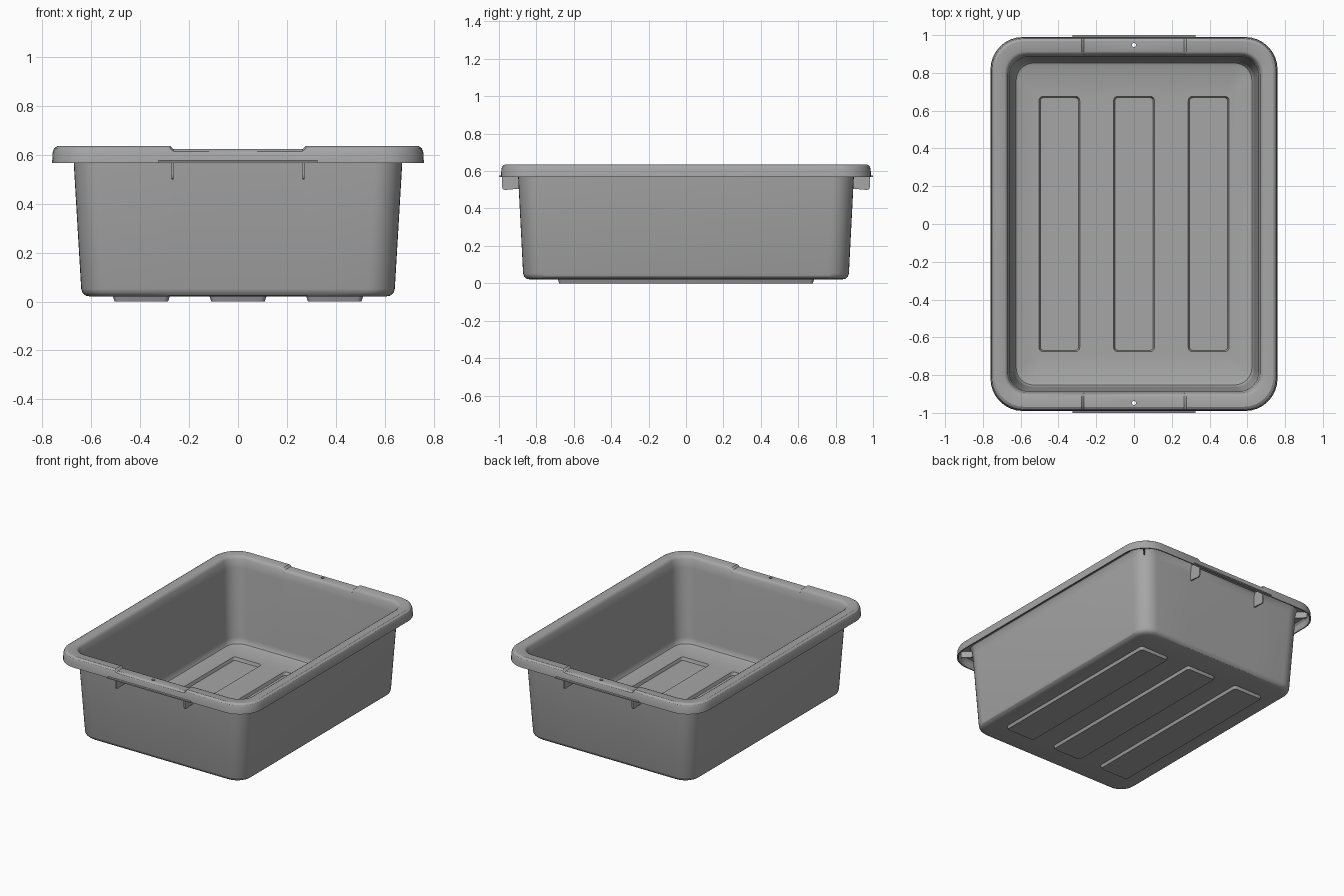
import bpy, bmesh, math
from mathutils import Matrix

cube = bpy.data.objects.get("Cube")
if cube:
    bpy.data.objects.remove(cube, do_unlink=True)

grey = bpy.data.materials.new("grey plastic")
grey.use_nodes = True
COLOUR = (0.38, 0.38, 0.38, 1)
grey.diffuse_color = COLOUR
bsdf = grey.node_tree.nodes["Principled BSDF"]
bsdf.inputs["Base Color"].default_value = COLOUR
bsdf.inputs["Roughness"].default_value = 0.6

DIP = 0.013        # depth of the hand-hold dip in the rim
DIP_X = 0.27       # half width of the dip


def finish(bm, name, smooth=False):
    bmesh.ops.recalc_face_normals(bm, faces=bm.faces[:])
    mesh = bpy.data.meshes.new(name)
    bm.to_mesh(mesh)
    bm.free()
    mesh.materials.append(grey)
    ob = bpy.data.objects.new(name, mesh)
    bpy.context.collection.objects.link(ob)
    if smooth:
        bpy.ops.object.select_all(action="DESELECT")
        ob.select_set(True)
        bpy.context.view_layer.objects.active = ob
        bpy.ops.object.shade_smooth_by_angle(angle=math.radians(32))
    return ob


def ring(bm, hx, hy, r, z, cx=0, segs=8, breaks=()):
    """Rounded rectangle; breaks add points along the two short sides."""
    pts = []
    for q, (sx, sy) in enumerate(((1, 1), (-1, 1), (-1, -1), (1, -1))):
        for i in range(segs + 1):
            a = math.radians(90 * (q + i / segs))
            pts.append((sx * (hx - r) + r * math.cos(a), sy * (hy - r) + r * math.sin(a)))
        if q in (0, 2):
            pts += [(b * sy, sy * hy) for b in breaks]
    verts = []
    for x, y in pts:
        dip = DIP if breaks and z > 0.6 and abs(x) < DIP_X and abs(y) > 0.8 else 0
        verts.append(bm.verts.new((x + cx, y, z - dip)))
    return verts


def bridge(bm, a, b):
    n = len(a)
    for i in range(n):
        j = (i + 1) % n
        bm.faces.new((a[i], a[j], b[j], b[i]))


def loop_edges(bm, ring_verts):
    out = []
    for i, v in enumerate(ring_verts):
        w = ring_verts[i - 1]
        out.append(bm.edges.get((v, w)) or bm.edges.new((v, w)))
    return out


def floor_with_pockets(bm, outer, z, z_low, hx, hy, shrink):
    """Fill a floor loop around three long sunken panels."""
    edges = loop_edges(bm, outer)
    for cx in (-0.395, 0, 0.395):
        top = ring(bm, hx, hy, 0.022, z, cx, 4)
        low = ring(bm, hx - shrink, hy - shrink, 0.018, z_low, cx, 4)
        bridge(bm, top, low)
        bm.faces.new(low)
        edges += loop_edges(bm, top)
    bmesh.ops.triangle_fill(bm, use_beauty=True, edges=edges, normal=(0, 0, 1))


# Tub shell: from the underside, up the outer wall, over the rim, down inside
SECTION = [  # half x, half y, corner radius, z
    (0.600, 0.830, 0.085, 0.020),
    (0.622, 0.853, 0.100, 0.024),
    (0.636, 0.866, 0.108, 0.036),
    (0.641, 0.871, 0.110, 0.052),
    (0.671, 0.897, 0.112, 0.560),
    (0.674, 0.900, 0.112, 0.606),
    (0.684, 0.910, 0.115, 0.622),
    (0.735, 0.965, 0.155, 0.622),
    (0.747, 0.977, 0.165, 0.608),
    (0.752, 0.982, 0.168, 0.567),
    (0.760, 0.990, 0.172, 0.567),
    (0.757, 0.987, 0.170, 0.612),
    (0.751, 0.981, 0.166, 0.627),
    (0.738, 0.968, 0.156, 0.636),
    (0.686, 0.913, 0.115, 0.636),
    (0.676, 0.903, 0.108, 0.631),
    (0.668, 0.895, 0.104, 0.618),
    (0.659, 0.885, 0.100, 0.560),
    (0.636, 0.864, 0.098, 0.080),
    (0.633, 0.861, 0.097, 0.056),
    (0.624, 0.852, 0.092, 0.041),
    (0.606, 0.836, 0.080, 0.034),
]
bm = bmesh.new()
breaks = (DIP_X + 0.008, DIP_X - 0.006, 0.006 - DIP_X, -0.008 - DIP_X)
rings = [ring(bm, *s, breaks=breaks) for s in SECTION]
for a, b in zip(rings, rings[1:]):
    bridge(bm, a, b)
floor_with_pockets(bm, rings[0], SECTION[0][3], 0.0, 0.116, 0.685, 0.007)
floor_with_pockets(bm, rings[-1], SECTION[-1][3], 0.013, 0.108, 0.676, 0.007)
tub = finish(bm, "tub")

# Small drilled hole in the middle of each hand-hold
bm = bmesh.new()
for s in (-1, 1):
    bmesh.ops.create_cone(bm, cap_ends=True, segments=16, radius1=0.011, radius2=0.011,
                          depth=0.08, matrix=Matrix.Translation((0, s * 0.947, 0.615)))
cutter = finish(bm, "hole_cutter")
cutter.hide_render = True
mod = tub.modifiers.new("holes", "BOOLEAN")
mod.operation = "DIFFERENCE"
mod.solver = "EXACT"
mod.object = cutter
bpy.ops.object.select_all(action="DESELECT")
tub.select_set(True)
bpy.context.view_layer.objects.active = tub
bpy.ops.object.modifier_apply(modifier=mod.name)
bpy.data.objects.remove(cutter, do_unlink=True)
bpy.ops.object.shade_smooth_by_angle(angle=math.radians(32))


def plate(name, outline, origin, angle, thick):
    """Thin upright plate: outline is (distance outward, height)."""
    bm = bmesh.new()
    verts = [bm.verts.new((u, -thick / 2, z)) for u, z in outline]
    face = bm.faces.new(verts)
    moved = bmesh.ops.extrude_face_region(bm, geom=[face])["geom"]
    bmesh.ops.translate(bm, vec=(0, thick, 0),
                        verts=[g for g in moved if isinstance(g, bmesh.types.BMVert)])
    bm.transform(Matrix.Translation((*origin, 0)) @ Matrix.Rotation(angle, 4, "Z"))
    return finish(bm, name)


# Gussets under the hand-holds, ribs under the rim corners, lip below the dip
GUSSET = [(0.888, 0.506), (0.966, 0.499), (0.979, 0.503), (0.984, 0.515),
          (0.985, 0.572), (0.972, 0.611), (0.895, 0.611)]
RIB = [(-0.006, 0.572), (0.078, 0.572), (0.076, 0.616), (0.0, 0.616)]
for sy, end in ((-1, "front"), (1, "back")):
    for sx, side in ((-1, "right"), (1, "left")):
        plate(f"gusset_{end}_{side}", GUSSET, (sx * 0.268, 0), sy * math.pi / 2, 0.009)
        plate(f"corner_rib_{end}_{side}", RIB, (sx * 0.638, sy * 0.866),
              math.atan2(sy, sx), 0.008)
    LIP = [(0.980, 0.567), (1.0, 0.567), (1.0, 0.575), (0.980, 0.578)]
    plate(f"hand_hold_lip_{end}", LIP, (0, 0), sy * math.pi / 2, 0.65)
